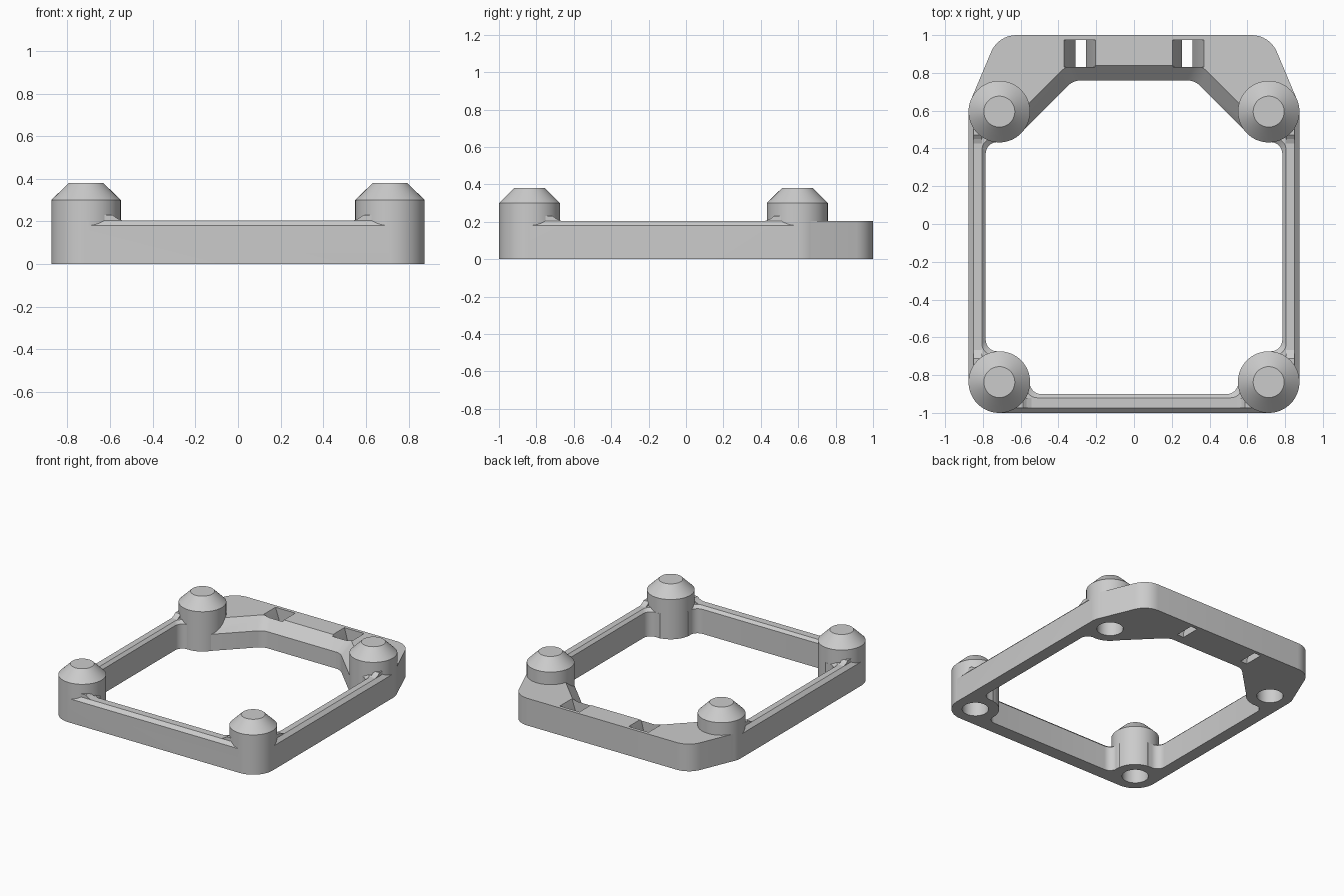
import bpy, bmesh, math
from mathutils import Vector

cube = bpy.data.objects.get("Cube")
if cube:
    bpy.data.objects.remove(cube, do_unlink=True)

grey = bpy.data.materials.new("plain grey")
grey.use_nodes = True
grey.diffuse_color = (0.6, 0.6, 0.6, 1)
grey.node_tree.nodes["Principled BSDF"].inputs["Base Color"].default_value = (0.6, 0.6, 0.6, 1)

TOP, POST_R, POST_X = 0.205, 0.163, 0.713
FRONT_Y, BACK_Y = -0.837, 0.595
POSTS = [(sx, y) for sx in (-1, 1) for y in (FRONT_Y, BACK_Y)]


def loft(name, rings):
    """Skin a stack of equal-sized rings and cap both ends."""
    bm = bmesh.new()
    loops = [[bm.verts.new(p) for p in ring] for ring in rings]
    for a, b in zip(loops, loops[1:]):
        for i in range(len(a)):
            j = (i + 1) % len(a)
            bm.faces.new((a[i], a[j], b[j], b[i]))
    bm.faces.new(loops[0])
    bm.faces.new(loops[-1])
    bmesh.ops.recalc_face_normals(bm, faces=bm.faces)
    mesh = bpy.data.meshes.new(name)
    bm.to_mesh(mesh)
    bm.free()
    mesh.materials.append(grey)
    obj = bpy.data.objects.new(name, mesh)
    bpy.context.collection.objects.link(obj)
    return obj


def mirrored_outline(half, z, steps=8):
    """Round the corners (x, y, radius) of a right half and its mirror copy."""
    corners = half + [(-x, y, r) for x, y, r in reversed(half)]
    ring = []
    for i, (x, y, r) in enumerate(corners):
        p = Vector((x, y))
        if r == 0:
            ring.append((x, y, z))
            continue
        a = (Vector(corners[i - 1][:2]) - p).normalized()
        b = (Vector(corners[(i + 1) % len(corners)][:2]) - p).normalized()
        half_angle = a.angle(b) / 2
        centre = p + (a + b).normalized() * r / math.sin(half_angle)
        start = p + a * r / math.tan(half_angle) - centre
        end = p + b * r / math.tan(half_angle) - centre
        turn = start.angle(end)
        for k in range(steps + 1):
            t = k / steps
            q = (start * math.sin((1 - t) * turn) + end * math.sin(t * turn)) / math.sin(turn)
            ring.append((centre.x + q.x, centre.y + q.y, z))
    return ring


def circle(x, y, r, z, n=64):
    return [(x + r * math.cos(math.tau * i / n), y + r * math.sin(math.tau * i / n), z)
            for i in range(n)]


def smooth(obj):
    bpy.ops.object.select_all(action='DESELECT')
    obj.select_set(True)
    bpy.context.view_layer.objects.active = obj
    bpy.ops.object.shade_smooth_by_angle(angle=math.radians(25))


def cut(obj, cutter):
    bpy.context.view_layer.objects.active = obj
    mod = obj.modifiers.new("cut", 'BOOLEAN')
    mod.operation, mod.solver, mod.object = 'DIFFERENCE', 'EXACT', cutter
    bpy.ops.object.modifier_apply(modifier=mod.name)
    bpy.data.objects.remove(cutter, do_unlink=True)


# Frame body with the tapered back plate
outer = [(0.876, -1, POST_R), (0.876, 0.627, POST_R), (0.719, 1, 0.145)]
frame = loft("frame", [mirrored_outline(outer, z) for z in (0, TOP)])


# Central opening, flaring at the back plate and along the inner rail edges
def opening(z, back, rail):
    d = back * 0.707
    half = [(0.552 + rail, -0.9 - rail, 0.06), (0.552 + rail, -0.81, 0),
            (0.69, -0.674 - rail, 0), (0.785 + rail, -0.674 - rail, 0.06),
            (0.785 + rail, 0.432 + rail, 0.06), (0.69, 0.434 + rail, 0),
            (0.6 + d, 0.482 + d, 0), (0.322 + back * 0.414, 0.76 + back, 0.1)]
    return mirrored_outline(half, z)


cut(frame, loft("opening_cutter", [
    opening(-0.1, 0, 0), opening(0.125, 0, 0), opening(0.185, 0.06, 0),
    opening(TOP, 0.08, 0.02), opening(0.3, 0.08, 0.02)]))

# Outer chamfers on the three rails
for s in (-1, 1):
    cut(frame, loft("side_chamfer_cutter", [
        [(s * 0.926, y, 0.13), (s * 0.926, y, 0.255), (s * 0.801, y, 0.255)]
        for y in (FRONT_Y, BACK_Y - 0.01)]))
cut(frame, loft("front_chamfer_cutter", [
    [(x, -1.05, 0.13), (x, -1.05, 0.255), (x, -0.925, 0.255)] for x in (-0.7, 0.7)]))

# Tapered tie slots in the back plate
for s in (-1, 1):
    cut(frame, loft("slot_cutter", [
        [(s * a, 0.83, z), (s * b, 0.83, z), (s * b, 0.975, z), (s * a, 0.975, z)]
        for a, b, z in ((0.255, 0.31, -0.05), (0.255, 0.31, 0.03),
                        (0.205, 0.37, TOP), (0.205, 0.37, 0.3))]))

# Sockets for the posts
for s, y in POSTS:
    cut(frame, loft("socket_cutter", [circle(s * POST_X, y, 0.12, z) for z in (-0.1, 0.3)]))
smooth(frame)

# Corner posts with conical tops and blind holes underneath
for s, y in POSTS:
    name = ("front" if y < 0 else "back") + ("_left" if s > 0 else "_right") + "_post"
    smooth(loft(name, [circle(s * POST_X, y, r, z) for r, z in (
        (0.09, 0.25), (0.09, 0), (POST_R, 0), (POST_R, 0.3), (0.082, 0.38))]))

# Small ramps where the rails meet the posts: (distance from post centre, height)
RAMP = [(0.05, 0.19), (0.05, 0.23), (0.125, 0.23), (0.145, 0.215), (0.17, TOP), (0.17, 0.19)]
for s, y in POSTS:
    inward = 1 if y < 0 else -1
    loft("side_rail_ramp", [[(s * x, y + inward * d, z) for d, z in RAMP]
                            for x in (0.805, 0.851)])
    if y < 0:
        loft("front_rail_ramp", [[(s * (POST_X - d), w, z) for d, z in RAMP]
                                 for w in (-0.975, -0.92)])
